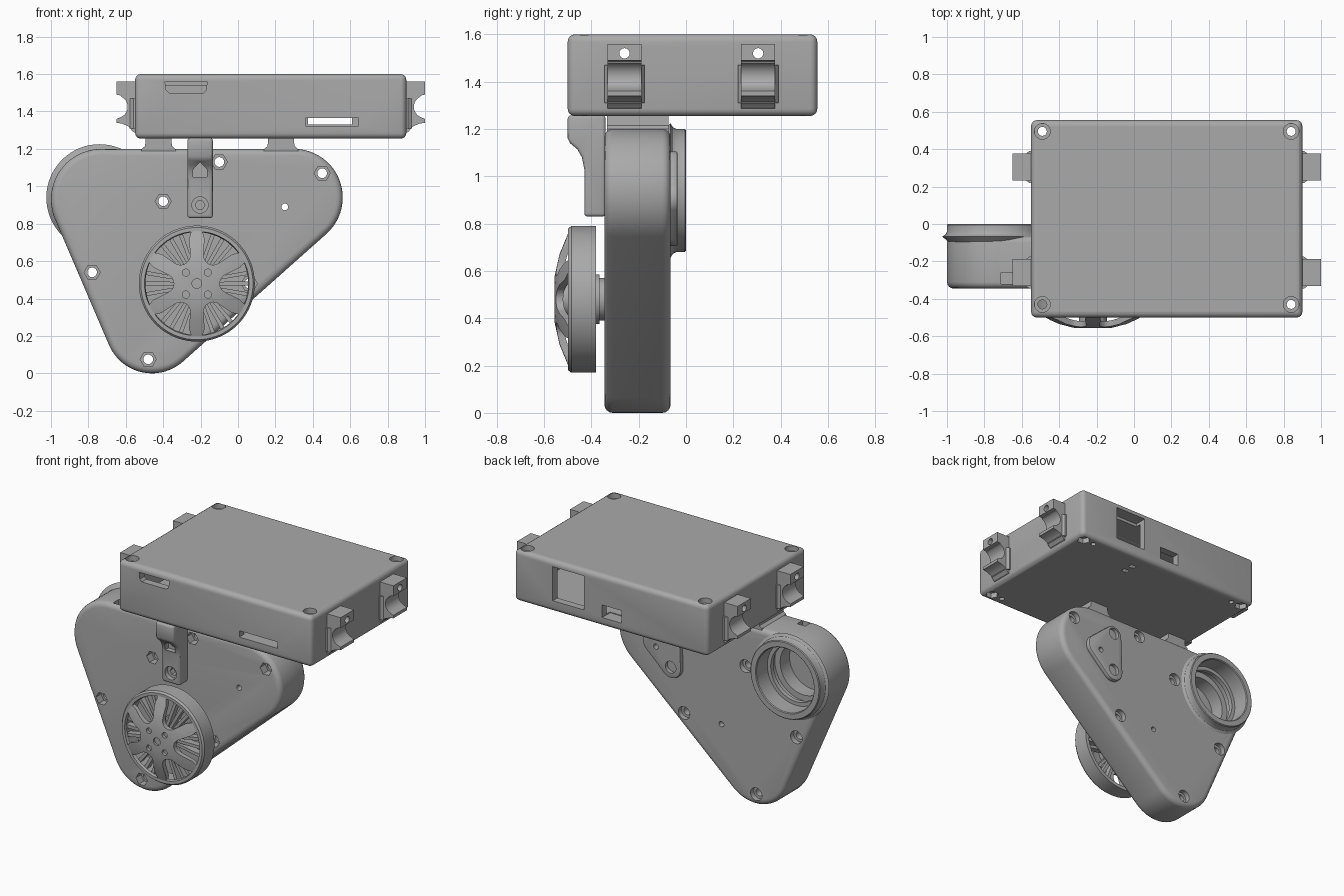
import bpy, bmesh, math
from mathutils import Matrix, Vector

if "Cube" in bpy.data.objects:
    bpy.data.objects.remove(bpy.data.objects["Cube"], do_unlink=True)

grey = bpy.data.materials.new("plain grey")
grey.use_nodes = True
grey.diffuse_color = (0.4, 0.4, 0.4, 1)
grey.node_tree.nodes["Principled BSDF"].inputs["Base Color"].default_value = (0.4, 0.4, 0.4, 1)
parts = []


def finish(name, bm):
    bmesh.ops.recalc_face_normals(bm, faces=bm.faces)
    me = bpy.data.meshes.new(name)
    bm.to_mesh(me)
    bm.free()
    me.materials.append(grey)
    ob = bpy.data.objects.new(name, me)
    bpy.context.collection.objects.link(ob)
    parts.append(ob)
    return ob


def prism(name, pts, axis, a, b):
    """Extrude a 2D outline along one axis from a to b."""
    place = {"x": lambda p: (a, p[0], p[1]), "y": lambda p: (p[0], a, p[1]),
             "z": lambda p: (p[0], p[1], a)}[axis]
    step = Vector([(b - a) * (axis == k) for k in "xyz"])
    bm = bmesh.new()
    face = bm.faces.new([bm.verts.new(place(p)) for p in pts])
    top = bmesh.ops.extrude_face_region(bm, geom=[face])["geom"]
    bmesh.ops.translate(bm, vec=step, verts=[v for v in top if isinstance(v, bmesh.types.BMVert)])
    return finish(name, bm)


def lathe(name, profile, cx, cz, steps=72):
    """Spin a closed (radius, y) outline around a y-parallel axis."""
    bm = bmesh.new()
    vs = [bm.verts.new((cx + r, y, cz)) for r, y in profile]
    es = [bm.edges.new((vs[i - 1], vs[i])) for i in range(len(vs))]
    bmesh.ops.spin(bm, geom=vs + es, cent=(cx, 0, cz), axis=(0, 1, 0),
                   angle=math.tau, steps=steps, use_duplicate=False)
    bmesh.ops.remove_doubles(bm, verts=bm.verts, dist=1e-5)
    bmesh.ops.dissolve_degenerate(bm, edges=bm.edges, dist=1e-6)
    return finish(name, bm)


def arc(cx, cy, r, a0=0, a1=360, n=24):
    """Points on an arc; a full circle leaves out the repeated last point."""
    d = n if a1 - a0 == 360 else n - 1
    ang = [math.radians(a0 + (a1 - a0) * i / d) for i in range(n)]
    return [(cx + r * math.cos(t), cy + r * math.sin(t)) for t in ang]


def rect(x0, x1, y0, y1):
    return [(x0, y0), (x1, y0), (x1, y1), (x0, y1)]


def bake(ob):
    dg = bpy.context.evaluated_depsgraph_get()
    me = bpy.data.meshes.new_from_object(ob.evaluated_get(dg))
    ob.modifiers.clear()
    ob.data = me


def bevel(ob, width, segments=4, angle=50):
    m = ob.modifiers.new("round", "BEVEL")
    m.width, m.segments, m.angle_limit = width, segments, math.radians(angle)
    bake(ob)


def cut(ob, pts, axis, a, b):
    cutter = prism("cutter", pts, axis, a, b)
    cutter.hide_render = True
    m = ob.modifiers.new("cut", "BOOLEAN")
    m.operation, m.solver, m.object = "DIFFERENCE", "EXACT", cutter
    bake(ob)
    parts.remove(cutter)
    bpy.data.objects.remove(cutter, do_unlink=True)


# Gear housing: rounded triangle
outline = (arc(-0.73, 0.93, 0.27, 90, 202) + arc(-0.46, 0.25, 0.25, 202, 311)
           + arc(0.30, 0.94, 0.26, -49, 90))
housing = prism("gear_housing", outline, "y", -0.345, -0.065)
bevel(housing, 0.035)
for x, z in [(-0.1, 1.13), (0.45, 1.07), (-0.4, 0.92), (-0.78, 0.54), (-0.48, 0.075), (0.06, 0.48)]:
    cut(housing, arc(x, z, 0.026, n=16), "y", -0.5, 0.1)
    cut(housing, arc(x, z, 0.043, n=6), "y", -0.4, -0.29)
    cut(housing, arc(x, z, 0.043), "y", -0.1, 0.1)
cut(housing, arc(0.25, 0.89, 0.018, n=16), "y", -0.5, 0.1)
cut(housing, arc(-0.22, 0.48, 0.018, n=16), "y", -0.1, 0.1)
cut(housing, arc(-0.74, 0.94, 0.215, n=64), "y", -0.2, 0.1)
cut(housing, arc(-0.74, 0.94, 0.175, n=64), "y", -0.3, 0.1)
cut(housing, rect(-0.71, -0.65, -0.32, -0.26), "z", 1.16, 1.3)

# Motor collar on the back
lathe("motor_collar", [(0.215, -0.1), (0.215, -0.005), (0.22, 0), (0.255, 0), (0.26, -0.005),
                       (0.26, -0.04), (0.267, -0.055), (0.285, -0.066), (0.25, -0.1)], -0.74, 0.94, 64)
lathe("collar_inner_ring", [(0.19, -0.15), (0.19, -0.12), (0.22, -0.12), (0.22, -0.15)], -0.74, 0.94, 64)

# Raised three-hole plate on the back
plate = prism("motor_plate", arc(0.14, 0.78, 0.075, 180, 320, 10) + arc(0.27, 0.91, 0.08, -40, 40, 8)
              + arc(0.14, 1.04, 0.065, 40, 180, 10), "y", -0.07, -0.035)
bevel(plate, 0.008, 2)
for z in (0.78, 1.05):
    cut(plate, arc(0.14, z, 0.04), "y", -0.06, 0.1)
cut(plate, arc(0.25, 0.89, 0.018, n=16), "y", -0.1, 0.1)

# Mounting pads between housing and case
for i, x in enumerate((-0.425, 0.23)):
    half = [(0.095, 1.18), (0.09, 1.2), (0.072, 1.215), (0.068, 1.26)]
    prism(f"mount_pad_{i + 1}", [(x - d, z) for d, z in half] + [(x + d, z) for d, z in half[::-1]],
          "y", -0.335, -0.075)

# Front bracket
bracket = prism("front_bracket", [(-0.34, 1.258), (-0.5, 1.258), (-0.5, 1.16), (-0.49, 1.14), (-0.46, 1.115),
                                  (-0.44, 1.08), (-0.43, 1.03), (-0.43, 0.83), (-0.34, 0.83)], "x", -0.27, -0.135)
bevel(bracket, 0.014, 3)
cut(bracket, arc(-0.203, 0.9, 0.044), "y", -0.6, -0.4)
cut(bracket, arc(-0.203, 0.9, 0.026, n=6), "y", -0.6, -0.36)
cut(bracket, [(-0.24, 1.05), (-0.165, 1.05), (-0.165, 1.09), (-0.203, 1.13), (-0.24, 1.09)], "y", -0.6, -0.4)

# Electronics case: hollow, with ports and screw holes
case = prism("electronics_case", rect(-0.55, 0.9, -0.5, 0.555), "z", 1.255, 1.6)
bevel(case, 0.03)
cut(case, rect(-0.5, 0.85, -0.45, 0.505), "z", 1.32, 1.54)
cut(case, [(-0.39, 1.56), (-0.385, 1.515), (-0.37, 1.5), (-0.185, 1.5), (-0.17, 1.515), (-0.165, 1.56)],
    "y", -0.6, -0.44)
cut(case, rect(0.36, 0.645, 1.322, 1.365), "y", -0.6, -0.44)
cut(case, rect(0.375, 0.61, 1.33, 1.56), "y", 0.47, 0.7)
cut(case, rect(0.095, 0.24, 1.315, 1.4), "y", 0.47, 0.7)
for x in (-0.49, 0.84):
    for y in (-0.43, 0.495):
        cut(case, arc(x, y, 0.042), "z", 1.565, 1.7)
        cut(case, arc(x, y, 0.024, n=16), "z", 1.2, 1.7)
        cut(case, arc(x, y, 0.042, n=6), "z", 1.2, 1.29)
        cut(case, arc(x - 0.08 * (1 if x > 0 else -1), y, 0.02, n=4), "z", 1.2, 1.28)
for y in (0.35, 0.42):
    cut(case, rect(0.36, 0.4, y, y + 0.03), "z", 1.2, 1.28)
for y in (-0.26, 0.305):
    cut(case, arc(y, 1.52, 0.022, n=16), "x", -0.8, 1.2)

# Side clips: scooped blocks on both ends of the case
clip_half = ([(-0.02, 1.56), (0.1, 1.56), (0.1, 1.49), (0.075, 1.485)]
             + arc(0.1, 1.425, 0.06, 115, 245, 14)
             + [(0.1, 1.36), (0.1, 1.34), (0.07, 1.335), (0.035, 1.32), (0.01, 1.29), (-0.02, 1.28)])
for side, wall, s in (("left", 0.9, 1), ("right", -0.55, -1)):
    for place, y in (("front", -0.26), ("back", 0.305)):
        clip = prism(f"{side}_{place}_clip", [(wall + s * d, z) for d, z in clip_half], "y", y - 0.072, y + 0.072)
        cut(clip, arc(y, 1.52, 0.022, n=16), "x", -0.8, 1.2)
        foot = [(-0.01, 0.085), (0.01, 0.085), (0.03, 0.07)]
        prism(f"{side}_{place}_clip_foot", [(wall + s * d, y + w) for d, w in foot]
              + [(wall + s * d, y - w) for d, w in foot[::-1]], "z", 1.31, 1.47)

# Wheel: rim, dished spoke face, inner slats and hub
WX, WZ = -0.22, 0.48
lathe("wheel_rim", [(0.31, -0.485), (0.31, -0.38), (0.285, -0.38), (0.285, -0.475), (0.275, -0.48),
                    (0.28, -0.498), (0.3, -0.498)], WX, WZ)
face = lathe("wheel_spokes", [(0, -0.555), (0.1, -0.555), (0.19, -0.535), (0.295, -0.492), (0.295, -0.468),
                              (0.18, -0.505), (0.1, -0.525), (0, -0.525)], WX, WZ)
for k in range(6):
    turn = Matrix.Rotation(math.radians(60 * k), 2)
    window = arc(0.175, 0, 0.052, 115, 245, 9) + [(0.23, -0.085), (0.255, -0.112), (0.276, -0.06),
                                                 (0.282, 0), (0.276, 0.06), (0.255, 0.112), (0.23, 0.085)]
    pts = [turn @ Vector(p) for p in window]
    cut(face, [(WX + p.x, WZ + p.y) for p in pts], "y", -0.7, -0.4)
    for j in (-1, 0, 1):
        slat = [(0.06, 0.02 * j - 0.009), (0.288, 0.06 * j - 0.011), (0.288, 0.06 * j + 0.011), (0.06, 0.02 * j + 0.009)]
        pts = [turn @ Vector(p) for p in slat]
        prism(f"wheel_slat_{3 * k + j + 2}", [(WX + p.x, WZ + p.y) for p in pts], "y", -0.475, -0.43)
for x, z in arc(WX, WZ, 0.083, 45, 405, 4):
    cut(face, arc(x, z, 0.019, n=16), "y", -0.7, -0.535)
cut(face, arc(WX, WZ, 0.026, n=20), "y", -0.7, -0.54)
lathe("wheel_hub", [(0, -0.53), (0.075, -0.53), (0.075, -0.4), (0.105, -0.4), (0.105, -0.365),
                    (0.09, -0.365), (0.09, -0.34), (0, -0.34)], WX, WZ, 48)

# Smooth curved walls, keep edges crisp
bpy.ops.object.select_all(action="DESELECT")
for ob in parts:
    ob.select_set(True)
bpy.context.view_layer.objects.active = parts[0]
bpy.ops.object.shade_smooth_by_angle(angle=math.radians(30))
